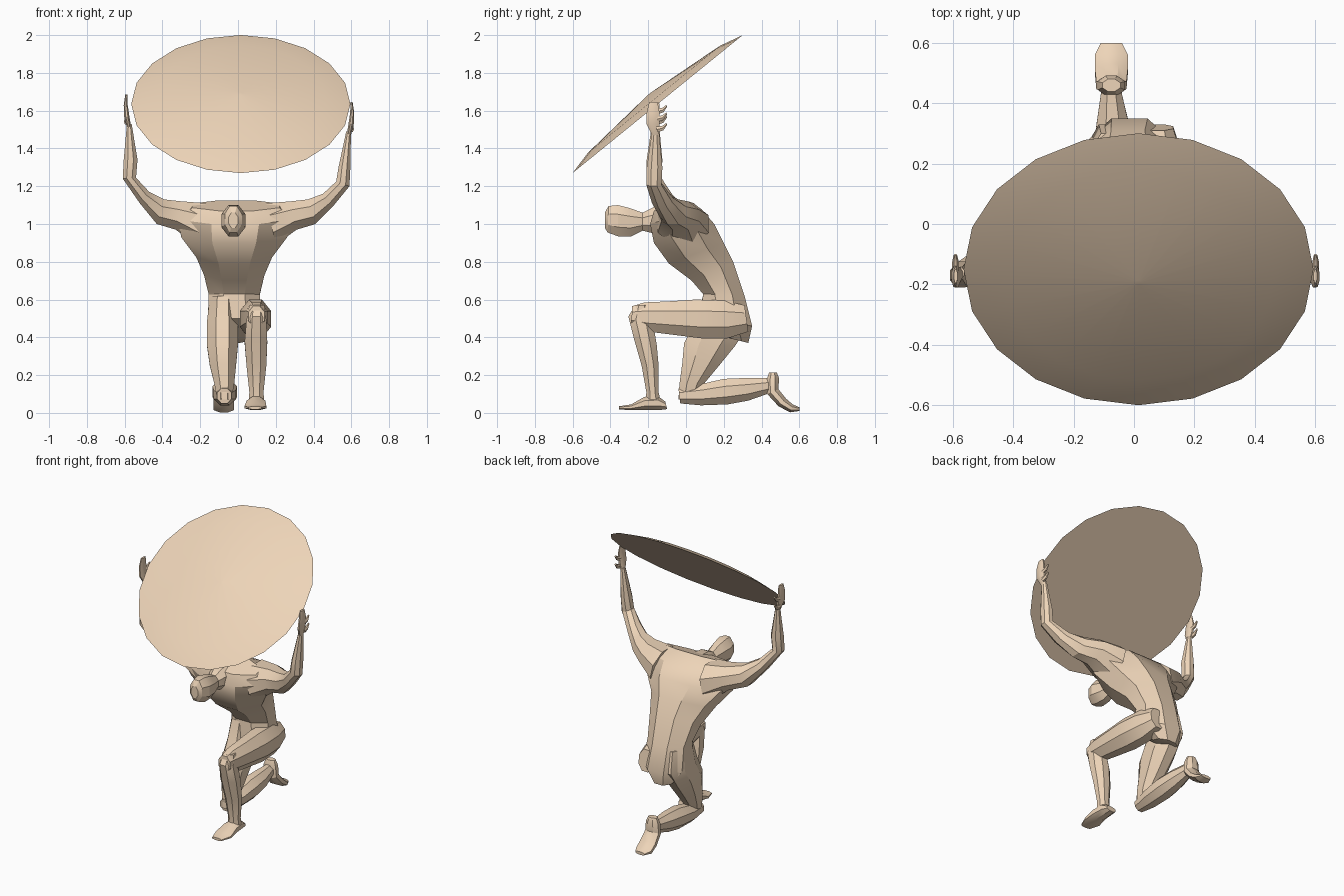
import bpy, bmesh, math
from mathutils import Vector

mat = bpy.data.materials.new("warm_stone")
mat.diffuse_color = (0.85, 0.66, 0.48, 1)


def finish(name, bm, angle=28):
    bmesh.ops.recalc_face_normals(bm, faces=bm.faces)
    me = bpy.data.meshes.new(name)
    bm.to_mesh(me)
    bm.free()
    me.materials.append(mat)
    ob = bpy.data.objects.new(name, me)
    bpy.context.collection.objects.link(ob)
    bpy.ops.object.select_all(action='DESELECT')
    ob.select_set(True)
    bpy.context.view_layer.objects.active = ob
    bpy.ops.object.shade_smooth_by_angle(angle=math.radians(angle))
    return ob


def skin(name, rings, angle=28):
    """Join a series of equal vertex rings and cap both ends."""
    bm = bmesh.new()
    vs = [[bm.verts.new(p) for p in r] for r in rings]
    n = len(vs[0])
    for a, b in zip(vs, vs[1:]):
        for i in range(n):
            j = (i + 1) % n
            bm.faces.new((a[i], a[j], b[j], b[i]))
    bm.faces.new(vs[0])
    bm.faces.new(vs[-1])
    return finish(name, bm, angle)


def loft(name, sections, plane="yz", sides=8, mirror=1):
    """Each section: two outline points in the plane, then low/high across it."""
    rings = []
    k = 1 / math.cos(math.pi / sides)
    for a1, b1, a2, b2, lo, hi in sections:
        ring = []
        for i in range(sides):
            t = 2 * math.pi * (i + 0.5) / sides
            c, s = k * math.cos(t), k * math.sin(t)
            a = (a1 + a2) / 2 + c * (a1 - a2) / 2
            b = (b1 + b2) / 2 + c * (b1 - b2) / 2
            w = (lo + hi) / 2 + s * (hi - lo) / 2
            ring.append(Vector((w, a, b)) if plane == "yz" else Vector((a * mirror, w, b)))
        rings.append(ring)
    return skin(name, rings)


# Tilted disc: flat underside, shallow two-step dome on top
centre = Vector((0.015, -0.15, 1.635))
slope = Vector((0, 0.777, 0.63))
normal = Vector((0, -0.63, 0.777))
rings = []
for r, h in ((0.58, 0), (0.45, 0.032), (0.01, 0.07)):
    rings.append([centre + normal * h + Vector((1, 0, 0)) * r * math.sin(i * math.pi / 10)
                  + slope * r * math.cos(i * math.pi / 10) for i in range(20)])
skin("disc", rings, 20)

# Torso from seat to upper back
loft("torso", [
    (0.33, 0.37, 0.21, 0.40, -0.10, 0.05),
    (0.35, 0.46, 0.08, 0.50, -0.16, 0.13),
    (0.31, 0.62, 0.09, 0.63, -0.155, 0.115),
    (0.25, 0.80, 0.03, 0.70, -0.18, 0.14),
    (0.20, 0.90, -0.09, 0.79, -0.22, 0.18),
    (0.15, 1.00, -0.17, 0.90, -0.30, 0.26),
    (0.08, 1.08, -0.19, 1.00, -0.32, 0.29),
    (-0.02, 1.125, -0.17, 1.07, -0.24, 0.22)])

# Neck and bowed head
loft("head", [
    (0.00, 1.10, -0.05, 0.95, -0.11, 0.07),
    (-0.17, 1.09, -0.17, 0.95, -0.09, 0.04),
    (-0.23, 1.06, -0.23, 0.965, -0.065, 0.015),
    (-0.30, 1.085, -0.29, 0.935, -0.075, 0.03),
    (-0.36, 1.10, -0.36, 0.935, -0.088, 0.04),
    (-0.41, 1.095, -0.415, 0.955, -0.07, 0.02),
    (-0.43, 1.06, -0.43, 0.98, -0.05, 0.0)])

# Raised arms with flat hands and two short digits; the left one sits higher
for side, m, dx, dz in (("right", 1, 0.0, 0.0), ("left", -1, -0.01, 0.04)):
    x = 0.02 if m < 0 else 0.0
    loft(side + "_arm", [
        (0.20 + x, 0.89, 0.15 + x, 1.11, -0.15, 0.12),
        (0.31 + x, 0.97, 0.28 + x, 1.12, -0.13, 0.07),
        (0.41 + x, 1.00, 0.37 + x, 1.13, -0.14, 0.00),
        (0.50 + x, 1.09 + dz / 2, 0.45 + x, 1.16 + dz / 4, -0.18, -0.07),
        (0.59 + x, 1.20 + dz, 0.52 + x, 1.225 + dz / 2, -0.21, -0.13),
        (0.595 + x / 2, 1.30 + dz, 0.532, 1.30 + dz, -0.208, -0.125),
        (0.598 + dx, 1.49 + dz, 0.573 + dx, 1.49 + dz, -0.18, -0.143)], "xz", mirror=m)
    loft(side + "_hand", [
        (0.598 + dx, 1.47 + dz, 0.575 + dx, 1.47 + dz, -0.18, -0.145),
        (0.613 + dx, 1.53 + dz, 0.585 + dx, 1.53 + dz, -0.21, -0.14),
        (0.615 + dx, 1.59 + dz, 0.594 + dx, 1.59 + dz, -0.208, -0.14),
        (0.607 + dx, 1.645 + dz, 0.595 + dx, 1.645 + dz, -0.195, -0.15)], "xz", mirror=m)
    hx = m * (0.602 + dx)
    for j, z in enumerate((1.50 + dz, 1.555 + dz)):
        loft(f"{side}_digit_{j}", [
            (-0.16, z + 0.014, -0.15, z - 0.014, hx - 0.01, hx + 0.01),
            (-0.125, z + 0.02, -0.12, z - 0.004, hx - 0.009, hx + 0.009),
            (-0.105, z + 0.035, -0.10, z + 0.025, hx - 0.005, hx + 0.005)], sides=6)

# Forward leg: level thigh, upright shin, flat foot
loft("front_thigh", [
    (0.31, 0.57, 0.33, 0.43, 0.03, 0.13),
    (0.20, 0.595, 0.22, 0.395, 0.01, 0.165),
    (0.05, 0.60, 0.08, 0.395, 0.01, 0.175),
    (-0.10, 0.59, -0.08, 0.415, 0.025, 0.165),
    (-0.22, 0.585, -0.20, 0.43, 0.04, 0.155),
    (-0.285, 0.565, -0.29, 0.46, 0.055, 0.14)])
loft("front_shin", [
    (-0.27, 0.57, -0.20, 0.57, 0.06, 0.14),
    (-0.305, 0.51, -0.17, 0.45, 0.045, 0.15),
    (-0.275, 0.39, -0.155, 0.36, 0.035, 0.155),
    (-0.235, 0.25, -0.145, 0.25, 0.045, 0.15),
    (-0.21, 0.11, -0.145, 0.11, 0.06, 0.135),
    (-0.215, 0.04, -0.13, 0.04, 0.055, 0.14)])
loft("front_foot", [
    (-0.11, 0.06, -0.10, 0.02, 0.06, 0.13),
    (-0.15, 0.09, -0.14, 0.015, 0.05, 0.14),
    (-0.22, 0.085, -0.22, 0.015, 0.045, 0.145),
    (-0.29, 0.045, -0.29, 0.015, 0.035, 0.15),
    (-0.355, 0.035, -0.355, 0.018, 0.055, 0.125)])

# Kneeling leg: thigh down to the knee, shin trailing back, toes bent
loft("kneeling_thigh", [
    (0.09, 0.62, 0.30, 0.60, -0.15, -0.01),
    (0.05, 0.48, 0.33, 0.46, -0.165, 0.0),
    (-0.01, 0.37, 0.26, 0.355, -0.165, 0.0),
    (-0.02, 0.26, 0.175, 0.25, -0.15, -0.01),
    (-0.035, 0.15, 0.10, 0.16, -0.125, -0.02),
    (-0.04, 0.07, 0.06, 0.07, -0.11, -0.035)])
loft("kneeling_shin", [
    (-0.04, 0.13, -0.03, 0.05, -0.11, -0.035),
    (0.09, 0.155, 0.08, 0.04, -0.13, -0.01),
    (0.20, 0.18, 0.22, 0.045, -0.135, -0.005),
    (0.32, 0.185, 0.33, 0.065, -0.125, -0.015),
    (0.43, 0.185, 0.43, 0.10, -0.11, -0.04),
    (0.48, 0.19, 0.47, 0.11, -0.10, -0.045)])
loft("kneeling_foot", [
    (0.44, 0.215, 0.48, 0.215, -0.105, -0.045),
    (0.425, 0.17, 0.492, 0.185, -0.12, -0.03),
    (0.43, 0.10, 0.49, 0.125, -0.125, -0.025),
    (0.49, 0.035, 0.53, 0.075, -0.13, -0.02),
    (0.55, 0.003, 0.565, 0.045, -0.13, -0.02),
    (0.60, 0.01, 0.60, 0.03, -0.11, -0.04)])
